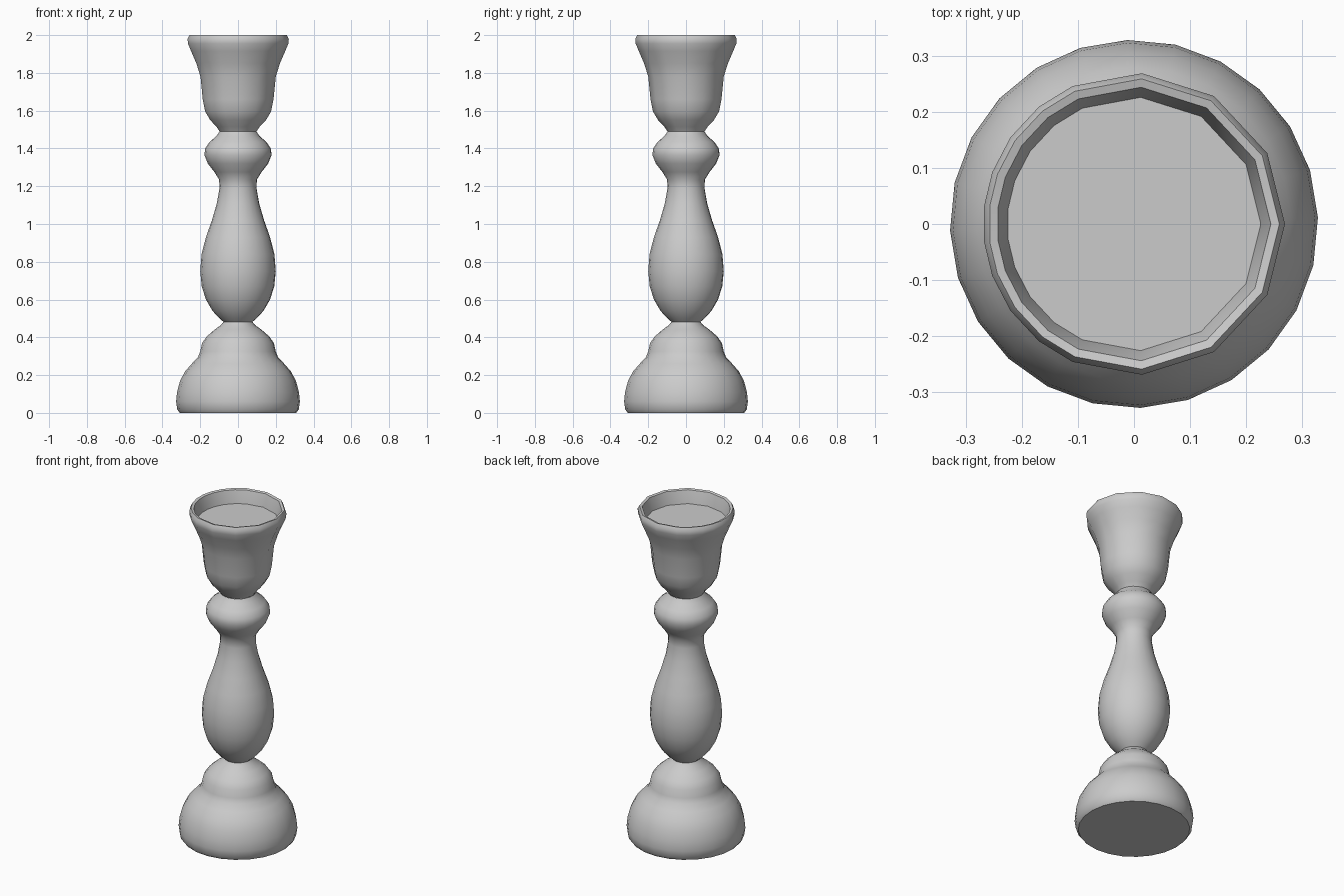
import bpy, bmesh, math

if "Cube" in bpy.data.objects:
    bpy.data.objects.remove(bpy.data.objects["Cube"])


def lathe(name, profile, angles, cap_start=False, cap_end=False):
    """Revolve (radius, z) points through the given angles in degrees."""
    bm = bmesh.new()
    rings = [[bm.verts.new((r * math.cos(math.radians(a)),
                            r * math.sin(math.radians(a)), z)) for a in angles]
             for r, z in profile]
    n = len(angles)
    for low, high in zip(rings, rings[1:]):
        for i in range(n):
            j = (i + 1) % n
            bm.faces.new((low[i], low[j], high[j], high[i]))
    if cap_start:
        bm.faces.new(rings[0][::-1])
    if cap_end:
        bm.faces.new(rings[-1])
    mesh = bpy.data.meshes.new(name)
    bm.to_mesh(mesh)
    bm.free()
    ob = bpy.data.objects.new(name, mesh)
    bpy.context.collection.objects.link(ob)
    bpy.ops.object.select_all(action='DESELECT')
    ob.select_set(True)
    bpy.context.view_layer.objects.active = ob
    bpy.ops.object.shade_smooth_by_angle(angle=math.radians(42))
    return ob


round_angles = [2 + i * 15 for i in range(24)]

# Stepped bell-shaped foot
foot = [(0.308, 0), (0.322, 0.018), (0.328, 0.06), (0.323, 0.11),
        (0.307, 0.17), (0.28, 0.22), (0.245, 0.26), (0.212, 0.295),
        (0.20, 0.325), (0.19, 0.37), (0.165, 0.405), (0.125, 0.44),
        (0.09, 0.465), (0.077, 0.482)]
lathe("foot", foot, round_angles, cap_start=True)

# Turned stem: long vase shape and round knop
stem = [(0.077, 0.482), (0.10, 0.502), (0.135, 0.54), (0.17, 0.60),
        (0.192, 0.67), (0.20, 0.75), (0.193, 0.84), (0.17, 0.93),
        (0.138, 1.02), (0.112, 1.11), (0.098, 1.19), (0.10, 1.235),
        (0.125, 1.275), (0.16, 1.32), (0.178, 1.365), (0.174, 1.40),
        (0.15, 1.435), (0.115, 1.465), (0.098, 1.49)]
lathe("stem", stem, round_angles)

# Flared candle cup, with coarser facets on one side and a shallow recess
half = [28, 58, 87, 114, 129, 145, 160, 173]
cup_angles = [0] + half + [360 - a for a in reversed(half)]
cup = [(0.098, 1.49), (0.115, 1.515), (0.148, 1.55), (0.175, 1.595),
       (0.188, 1.66), (0.20, 1.78), (0.222, 1.85), (0.25, 1.915),
       (0.267, 1.955), (0.269, 1.98), (0.259, 2.0), (0.244, 1.996),
       (0.234, 1.96), (0.226, 1.92)]
lathe("candle_cup", cup, cup_angles, cap_end=True)
